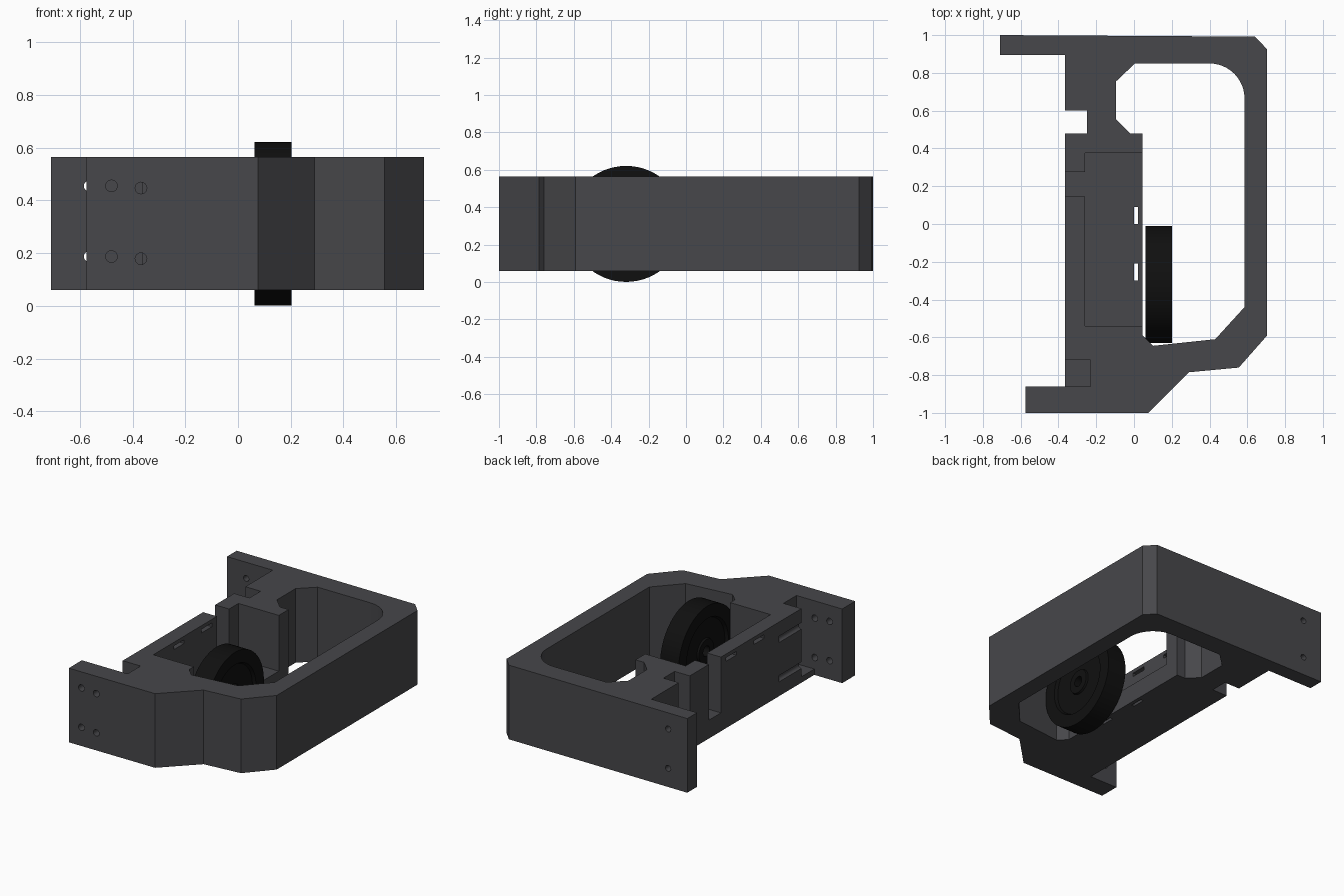
import bpy, bmesh, math
from mathutils import Matrix

if "Cube" in bpy.data.objects:
    bpy.data.objects.remove(bpy.data.objects["Cube"], do_unlink=True)

BOTTOM, TOP, FLOOR = 0.06, 0.565, 0.185


def material(name, color):
    mat = bpy.data.materials.new(name)
    mat.use_nodes = True
    mat.diffuse_color = color
    mat.node_tree.nodes["Principled BSDF"].inputs["Base Color"].default_value = color
    return mat


def finish(bm, name, mat):
    bmesh.ops.recalc_face_normals(bm, faces=bm.faces)
    mesh = bpy.data.meshes.new(name)
    bm.to_mesh(mesh)
    bm.free()
    mesh.materials.append(mat)
    obj = bpy.data.objects.new(name, mesh)
    bpy.context.collection.objects.link(obj)
    return obj


def prism(name, points, z0, z1, mat):
    bm = bmesh.new()
    face = bm.faces.new([bm.verts.new((x, y, z0)) for x, y in points])
    geom = bmesh.ops.extrude_face_region(bm, geom=[face])["geom"]
    verts = [v for v in geom if isinstance(v, bmesh.types.BMVert)]
    bmesh.ops.translate(bm, verts=verts, vec=(0, 0, z1 - z0))
    return finish(bm, name, mat)


def box(name, x0, x1, y0, y1, z0, z1, mat):
    return prism(name, [(x0, y0), (x1, y0), (x1, y1), (x0, y1)], z0, z1, mat)


def rod_y(name, x, y0, y1, z, radius, mat):
    bm = bmesh.new()
    turn = Matrix.Translation((x, (y0 + y1) / 2, z)) @ Matrix.Rotation(math.pi / 2, 4, "X")
    bmesh.ops.create_cone(bm, cap_ends=True, segments=24, radius1=radius,
                          radius2=radius, depth=y1 - y0, matrix=turn)
    return finish(bm, name, mat)


def cut(target, cutter):
    cutter.hide_render = True
    mod = target.modifiers.new("cut", "BOOLEAN")
    mod.operation = "DIFFERENCE"
    mod.solver = "EXACT"
    mod.object = cutter
    bpy.context.view_layer.objects.active = target
    bpy.ops.object.modifier_apply(modifier=mod.name)
    bpy.data.objects.remove(cutter, do_unlink=True)


def smooth(obj):
    bpy.ops.object.select_all(action="DESELECT")
    obj.select_set(True)
    bpy.context.view_layer.objects.active = obj
    bpy.ops.object.shade_smooth_by_angle(angle=math.radians(25))


grey = material("dark grey plastic", (0.063, 0.063, 0.069, 1))
black = material("black rubber", (0.005, 0.005, 0.005, 1))

# Housing outline with the two mounting plates and the side notch
outline = [(-0.575, -1), (0.075, -1), (0.29, -0.785), (0.555, -0.76),
           (0.705, -0.59), (0.705, 0.925), (0.64, 0.992), (-0.71, 1),
           (-0.71, 0.895), (-0.365, 0.895), (-0.365, 0.6), (-0.25, 0.6),
           (-0.25, 0.48), (-0.365, 0.48), (-0.365, -0.86), (-0.575, -0.86)]
housing = prism("housing", outline, BOTTOM, TOP, grey)

# Wheel opening with one rounded corner
arc = [(0.4 + 0.185 * math.cos(a), 0.665 + 0.185 * math.sin(a))
       for a in (math.radians(90 - 7.5 * i) for i in range(13))]
opening = ([(0.045, 0.48), (-0.02, 0.48), (-0.095, 0.555), (-0.095, 0.755), (0.005, 0.85)]
           + arc + [(0.585, -0.44), (0.43, -0.61), (0.1, -0.645), (0.045, -0.59)])
cut(housing, prism("opening_cutter", opening, -0.1, 0.8, grey))

# Sunken motor bay, its cable gap and the screw pocket
cut(housing, box("bay_cutter", -0.26, 0.1, -0.54, 0.375, FLOOR, 0.8, grey))
cut(housing, box("cable_cutter", -0.5, -0.2, 0.145, 0.275, FLOOR, 0.8, grey))
cut(housing, box("pocket_cutter", -0.5, -0.23, -0.86, -0.72, 0.1, 0.8, grey))

# Strap slots through the bay floor and the side wall
for y in (-0.3, 0.0):
    cut(housing, box("floor_slot_cutter", 0.0, 0.02, y, y + 0.09, 0, 0.3, grey))
    cut(housing, box("wall_slot_cutter", -0.5, -0.2, y - 0.02, y + 0.09, 0.515, 0.54, grey))

# Screw holes in both plates; the inner pair runs on as grooves in the wall
for z in (0.455, 0.187):
    cut(housing, rod_y("plate_hole_cutter", -0.48, -1.1, -0.8, z, 0.022, grey))
    cut(housing, rod_y("groove_cutter", -0.368, -1.1, -0.48, z - 0.008, 0.022, grey))
    cut(housing, rod_y("rear_hole_cutter", -0.565, 0.8, 1.1, z, 0.02, grey))
smooth(housing)

# Wheel: lathed profile of (x, radius) with recessed sides and a bore
half = [(0.07, 0.31), (0.07, 0.225), (0.05, 0.215), (0.05, 0.085), (0.062, 0.08), (0.062, 0.035)]
profile = half + [(-x, r) for x, r in reversed(half)]
bm = bmesh.new()
verts = [bm.verts.new((x, 0, r)) for x, r in profile]
edges = [bm.edges.new((verts[i], verts[(i + 1) % len(verts)])) for i in range(len(verts))]
bmesh.ops.spin(bm, geom=verts + edges, cent=(0, 0, 0), axis=(1, 0, 0),
               angle=math.tau, steps=64, use_merge=True)
bmesh.ops.remove_doubles(bm, verts=bm.verts, dist=0.0001)
wheel = finish(bm, "wheel", black)
wheel.location = (0.132, -0.32, 0.311)
smooth(wheel)
